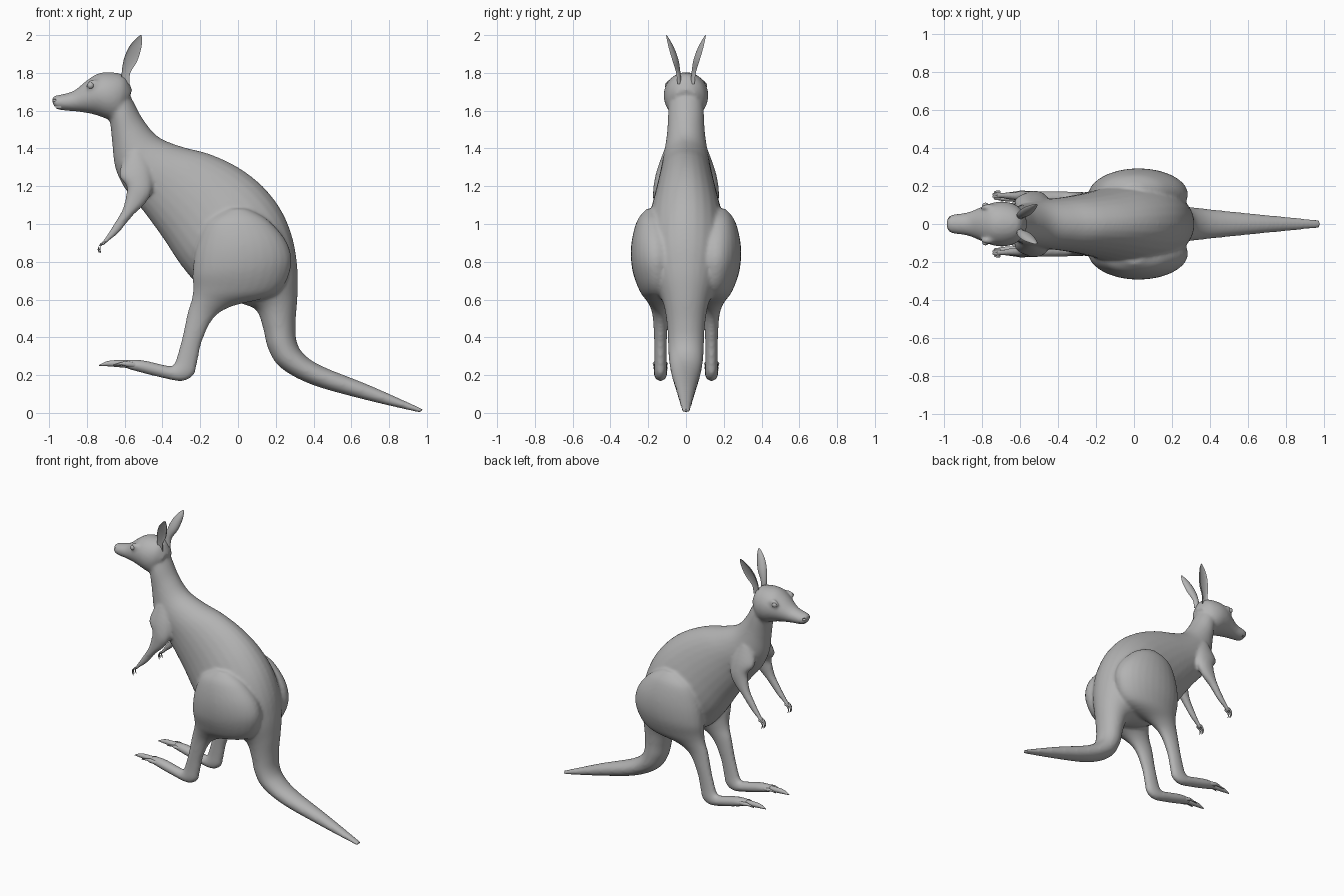
import bpy
import bmesh
from math import cos, sin, pi, radians
from mathutils import Matrix, Vector

cube = bpy.data.objects.get("Cube")
if cube:
    bpy.data.objects.remove(cube, do_unlink=True)

fur = bpy.data.materials.new("grey_fur")
fur.use_nodes = True
grey = (0.45, 0.45, 0.45, 1)
fur.diffuse_color = grey
shader = next(n for n in fur.node_tree.nodes if n.type == "BSDF_PRINCIPLED")
shader.inputs["Base Color"].default_value = grey


def spline(a, b, c, d, t):
    """Catmull-Rom blend between b and c."""
    return (b * 2 + (c - a) * t + (a * 2 - b * 5 + c * 4 - d) * t * t
            + (b * 3 - a - c * 3 + d) * t * t * t) / 2


def smooth_rows(rows, steps):
    """Resample a short list of sections into a smooth series."""
    rows = [Vector(r) for r in rows]
    last = len(rows) - 1
    out = []
    for i in range(last):
        around = [rows[min(max(i + k, 0), last)] for k in (-1, 0, 1, 2)]
        out += [spline(*around, s / steps) for s in range(steps)]
    return out + [rows[last]]


def loft(bm, rows, y=None, side=1, steps=5, sides=28, dent=1.0):
    """Skin ellipses; a row is upper x, z, lower x, z, half width, centre y."""
    if y is not None:
        rows = [(*r, y) for r in rows]
    rings = []
    for ux, uz, lx, lz, width, cy in smooth_rows(rows, steps):
        ring = []
        for k in range(sides):
            angle = 2 * pi * k / sides
            along, across = cos(angle), sin(angle)
            if across > 0:
                across *= dent
            ring.append(bm.verts.new((
                (ux + lx) / 2 + (ux - lx) / 2 * along,
                side * (cy + width * across),
                (uz + lz) / 2 + (uz - lz) / 2 * along)))
        rings.append(ring)
    faces = [bm.faces.new(rings[0]), bm.faces.new(rings[-1])]
    for a, b in zip(rings, rings[1:]):
        for k in range(sides):
            n = (k + 1) % sides
            faces.append(bm.faces.new((a[k], a[n], b[n], b[k])))
    bmesh.ops.recalc_face_normals(bm, faces=faces)


def digit(bm, path, side):
    """Round tapered finger or toe; a path row is x, y, z, radius."""
    loft(bm, [(x + r * .5, z + r, x - r * .5, z - r, r, y)
              for x, y, z, r in path], side=side, steps=4, sides=12)


def ball(bm, centre, scale):
    bmesh.ops.create_uvsphere(
        bm, u_segments=20, v_segments=12, radius=1,
        matrix=Matrix.Translation(centre) @ Matrix.Diagonal((*scale, 1)))


def finish(name, bm):
    mesh = bpy.data.meshes.new(name)
    bm.to_mesh(mesh)
    bm.free()
    mesh.materials.append(fur)
    obj = bpy.data.objects.new(name, mesh)
    bpy.context.collection.objects.link(obj)
    return obj


def shade(obj, angle=50):
    bpy.ops.object.select_all(action="DESELECT")
    bpy.context.view_layer.objects.active = obj
    obj.select_set(True)
    bpy.ops.object.shade_smooth_by_angle(angle=radians(angle))


# Neck, torso and tail in one sweep
trunk = [
    (-.60, 1.74, -.69, 1.60, .085),
    (-.555, 1.65, -.675, 1.52, .095),
    (-.50, 1.55, -.665, 1.42, .10),
    (-.42, 1.46, -.65, 1.30, .115),
    (-.30, 1.41, -.60, 1.19, .13),
    (-.15, 1.37, -.51, 1.08, .145),
    (0, 1.30, -.40, .93, .17),
    (.13, 1.20, -.30, .78, .20),
    (.23, 1.07, -.20, .67, .215),
    (.29, .92, -.07, .60, .20),
    (.315, .76, .03, .575, .16),
    (.315, .62, .10, .54, .12),
    (.305, .48, .135, .44, .10),
    (.31, .38, .16, .34, .095),
    (.35, .31, .225, .24, .09),
    (.45, .245, .39, .15, .075),
    (.70, .145, .67, .07, .048),
    (.98, .02, .968, 0, .022),
]

# Skull and muzzle
head = [
    (-.56, 1.71, -.60, 1.62, .06),
    (-.60, 1.785, -.64, 1.55, .10),
    (-.67, 1.803, -.69, 1.555, .118),
    (-.74, 1.797, -.745, 1.575, .112),
    (-.80, 1.76, -.80, 1.588, .09),
    (-.87, 1.705, -.87, 1.597, .062),
    (-.94, 1.685, -.93, 1.602, .052),
    (-.975, 1.677, -.962, 1.61, .044),
    (-.985, 1.66, -.978, 1.63, .022),
]

# Thigh, shank and foot
leg = [
    (.05, 1.08, -.05, 1.08, .03, .18),
    (.16, 1.02, -.16, 1.01, .085, .175),
    (.26, .90, -.22, .88, .13, .16),
    (.28, .77, -.24, .75, .13, .155),
    (.20, .63, -.238, .66, .10, .145),
    (-.03, .565, -.245, .60, .06, .14),
    (-.13, .50, -.267, .53, .042, .135),
    (-.19, .38, -.295, .40, .034, .135),
    (-.215, .27, -.32, .31, .032, .135),
    (-.235, .20, -.337, .262, .034, .135),
    (-.30, .168, -.36, .248, .035, .135),
    (-.42, .19, -.41, .258, .037, .135),
    (-.52, .215, -.51, .28, .037, .135),
    (-.60, .238, -.59, .282, .030, .135),
]

# Shoulder, forearm and palm
arm = [
    (-.50, 1.40, -.60, 1.36, .04, .08),
    (-.46, 1.29, -.63, 1.26, .045, .112),
    (-.455, 1.18, -.59, 1.20, .04, .133),
    (-.49, 1.11, -.595, 1.14, .034, .14),
    (-.56, 1.04, -.615, 1.07, .027, .145),
    (-.63, .955, -.67, .98, .02, .148),
    (-.69, .905, -.705, .925, .02, .15),
    (-.715, .88, -.725, .90, .022, .15),
]

bm = bmesh.new()
loft(bm, trunk, y=0)
loft(bm, head, y=0)
for side in (1, -1):
    loft(bm, leg, side=side)
    loft(bm, arm, side=side)
    ball(bm, (-.765, side * .088, 1.735), (.04, .018, .03))
body = finish("body", bm)

# Mouth slit and nostrils are cut from the blended body
bm = bmesh.new()
bmesh.ops.create_cube(bm, size=1, matrix=Matrix.Translation((-.97, 0, 1.619))
                      @ Matrix.Diagonal((.07, .2, .007, 1)))
for side in (1, -1):
    ball(bm, (-.973, side * .032, 1.655), (.012, .012, .008))
cutter = finish("mouth_cutter", bm)
cutter.hide_render = True

blend = body.modifiers.new("blend", "REMESH")
blend.mode = "VOXEL"
blend.voxel_size = .01
soften = body.modifiers.new("soften", "SMOOTH")
soften.factor = .5
soften.iterations = 8
carve = body.modifiers.new("carve", "BOOLEAN")
carve.operation = "DIFFERENCE"
carve.object = cutter

graph = bpy.context.evaluated_depsgraph_get()
blended = bpy.data.meshes.new_from_object(body.evaluated_get(graph))
body.modifiers.clear()
body.data = blended
bpy.data.objects.remove(cutter, do_unlink=True)
shade(body)

# Paired small parts
for side, label in ((1, "left"), (-1, "right")):
    # Cupped leaf-shaped ear
    bm = bmesh.new()
    loft(bm, [
        (-.575, 1.74, -.615, 1.75, .02, .045),
        (-.570, 1.80, -.615, 1.81, .022, .052),
        (-.535, 1.86, -.602, 1.88, .03, .07),
        (-.515, 1.92, -.575, 1.94, .026, .088),
        (-.507, 1.97, -.542, 1.98, .014, .10),
        (-.511, 2.0, -.517, 2.0, .003, .106),
    ], side=side, sides=24, dent=-.35)
    shade(finish(label + "_ear", bm), 70)

    # Eyeball
    bm = bmesh.new()
    ball(bm, (-.78, side * .098, 1.733), (.017, .014, .017))
    shade(finish(label + "_eye", bm))

    # Curled fingers
    bm = bmesh.new()
    for k in range(4):
        y = .134 + k * .011
        reach = .008 * abs(k - 1.5)
        digit(bm, [(-.705, y, .90, .008),
                   (-.733 + reach, y, .892, .008),
                   (-.744 + reach, y, .872, .006),
                   (-.738 + reach, y, .847, .002)], side)
    shade(finish(label + "_fingers", bm))

    # Long middle toe with a shorter one on each flank
    bm = bmesh.new()
    for y, tip, size in ((.135, -.735, .02), (.163, -.66, .013),
                         (.108, -.645, .011)):
        digit(bm, [(-.52, .135 + (y - .135) * .5, .248, size),
                   (-.58, y, .258, size),
                   (tip + .05, y, .262, size * .75),
                   (tip, y, .252, .003)], side)
    shade(finish(label + "_toes", bm))
